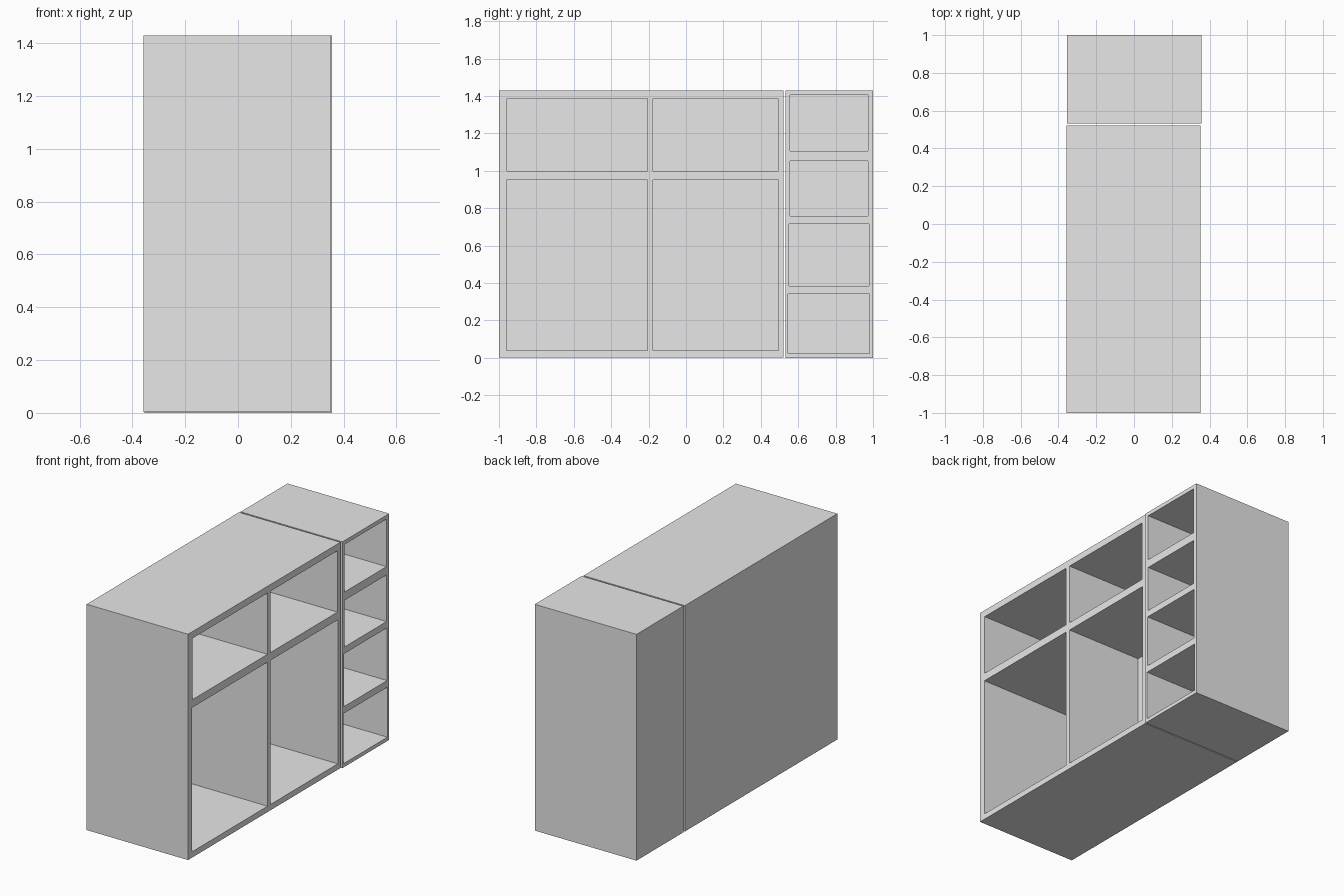
import bpy
import bmesh
from mathutils import Matrix, Vector

if "Cube" in bpy.data.objects:
    bpy.data.objects.remove(bpy.data.objects["Cube"])

# Plain grey board
grey = bpy.data.materials.new("plain_grey")
grey.use_nodes = True
colour = (0.8, 0.8, 0.8, 1)
grey.diffuse_color = colour
grey.node_tree.nodes["Principled BSDF"].inputs["Base Color"].default_value = colour


def boxes(name, bounds):
    """One object holding a box for each (low corner, high corner) pair."""
    bm = bmesh.new()
    for low, high in bounds:
        low, high = Vector(low), Vector(high)
        place = Matrix.Translation((low + high) / 2) @ Matrix.Diagonal((high - low).to_4d())
        bmesh.ops.create_cube(bm, size=1, matrix=place)
    mesh = bpy.data.meshes.new(name)
    bm.to_mesh(mesh)
    bm.free()
    obj = bpy.data.objects.new(name, mesh)
    bpy.context.collection.objects.link(obj)
    mesh.materials.append(grey)
    return obj


def shelf_unit(name, low, high, openings):
    """A solid carcass with compartments (y0, y1, z0, z1, depth) cut from its +x face."""
    unit = boxes(name, [(low, high)])
    face = high[0]
    cutter = boxes(name + "_cutter", [((face - d, y0, z0), (face + 0.1, y1, z1))
                                      for y0, y1, z0, z1, d in openings])
    cutter.hide_render = True
    cut = unit.modifiers.new("compartments", 'BOOLEAN')
    cut.operation = 'DIFFERENCE'
    cut.solver = 'EXACT'
    cut.object = cutter
    bpy.context.view_layer.objects.active = unit
    bpy.ops.object.modifier_apply(modifier=cut.name)
    bpy.data.objects.remove(cutter)


# Wide unit with two tall and two short compartments
shelf_unit("wide_shelf_unit", (-0.358, -1, 0.003), (0.351, 0.522, 1.43), [
    (-0.96, -0.206, 0.04, 0.95, 0.65),
    (-0.176, 0.495, 0.04, 0.95, 0.53),
    (-0.957, -0.206, 1.0, 1.387, 0.6),
    (-0.176, 0.492, 1.0, 1.387, 0.6),
])

# Narrow unit with a stack of four compartments
shelf_unit("narrow_shelf_unit", (-0.354, 0.532, 0), (0.357, 1, 1.43), [
    (0.546, 0.982, 0.024, 0.34, 0.6),
    (0.551, 0.979, 0.383, 0.716, 0.6),
    (0.556, 0.974, 0.758, 1.052, 0.6),
    (0.556, 0.974, 1.105, 1.405, 0.6),
])
